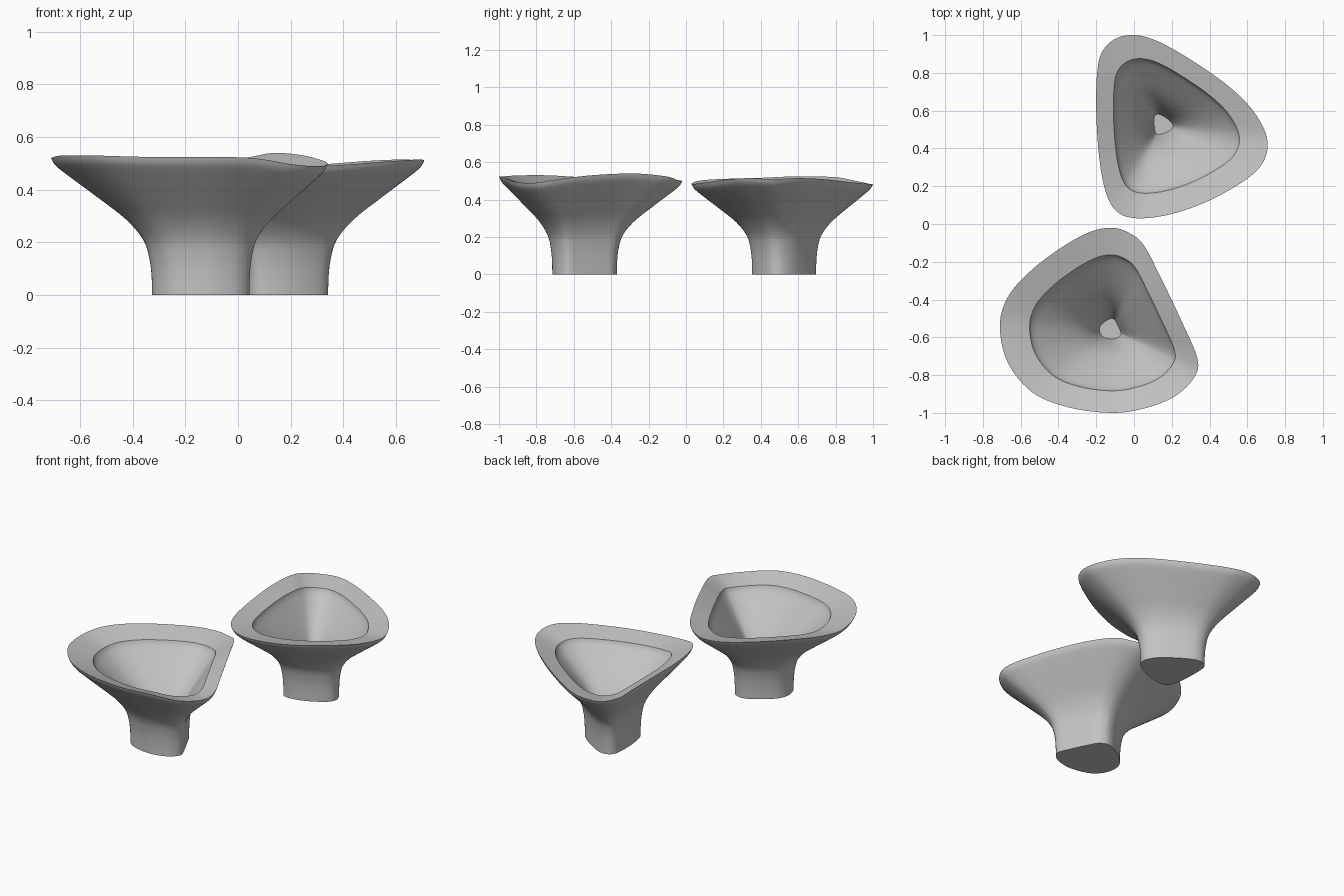
import bpy
import bmesh
from mathutils import Vector

cube = bpy.data.objects.get("Cube")
if cube:
    bpy.data.objects.remove(cube, do_unlink=True)

# One plain grey for everything
grey = bpy.data.materials.new("plain_grey")
grey.use_nodes = True
colour = (0.55, 0.55, 0.55, 1)
grey.diffuse_color = colour
grey.node_tree.nodes["Principled BSDF"].inputs["Base Color"].default_value = colour

RIM_HEIGHT = 0.51
FOOT_SCALE = 0.35


def spline(points, steps, closed):
    """Smooth curve through all the points (Catmull-Rom)."""
    points = [Vector(p) for p in points]
    count = len(points)

    def pick(index):
        if closed:
            return points[index % count]
        return points[max(0, min(index, count - 1))]

    result = []
    for i in range(count if closed else count - 1):
        a, b, c, d = (pick(i + k) for k in (-1, 0, 1, 2))
        for s in range(steps):
            t = s / steps
            result.append(0.5 * (2 * b + (c - a) * t
                                 + (2 * a - 5 * b + 4 * c - d) * t ** 2
                                 + (3 * b - a - 3 * c + d) * t ** 3))
    if not closed:
        result.append(points[-1])
    return result


# Profiles: (scale of the rim outline, height)
outer_profile = [(0.352, 0), (0.355, 0.07), (0.37, 0.14), (0.41, 0.21),
                 (0.52, 0.285), (0.7, 0.365), (0.88, 0.441),
                 (0.97, 0.482), (1, RIM_HEIGHT)]
inner_profile = [(0.735, 0.475), (0.7, 0.445), (0.56, 0.378), (0.4, 0.3),
                 (0.28, 0.23), (0.2, 0.165), (0.145, 0.1), (0.11, 0.05)]


def build_bowl(name, centre, rim_points):
    """Sweep the rim outline down the outer profile and into the funnel."""
    rim = spline(rim_points, 6, True)
    outside = spline(outer_profile, 4, False)
    inside = spline(inner_profile, 4, False)
    bm = bmesh.new()
    rings = []
    for scale, height in outside + inside:
        # The wave of the rim fades out towards the foot
        wave = max(0, (scale - FOOT_SCALE) / (1 - FOOT_SCALE))
        rings.append([bm.verts.new((centre[0] + (p.x - centre[0]) * scale,
                                    centre[1] + (p.y - centre[1]) * scale,
                                    height + (p.z - RIM_HEIGHT) * wave))
                      for p in rim])
    count = len(rim)
    for low, high in zip(rings, rings[1:]):
        for i in range(count):
            j = (i + 1) % count
            bm.faces.new((low[i], low[j], high[j], high[i]))
    # Foot underside and the small flat at the bottom of the funnel
    bm.faces.new(list(reversed(rings[0])))
    bm.faces.new(rings[-1])
    bmesh.ops.recalc_face_normals(bm, faces=bm.faces[:])

    # Smooth walls with crisp edges at foot, lip, inner rim and funnel floor
    for face in bm.faces:
        face.smooth = True
    for ring in (rings[0], rings[len(outside) - 1], rings[len(outside)], rings[-1]):
        for i in range(count):
            bm.edges.get((ring[i - 1], ring[i])).smooth = False

    mesh = bpy.data.meshes.new(name)
    bm.to_mesh(mesh)
    bm.free()
    mesh.materials.append(grey)
    bowl = bpy.data.objects.new(name, mesh)
    bpy.context.collection.objects.link(bowl)


# Rim outlines, counter-clockwise: (x, y, height)
build_bowl("back_bowl", (0.144, 0.53), [
    (0, 1, 0.485), (-0.1, 0.98, 0.485), (-0.17, 0.91, 0.5),
    (-0.195, 0.8, 0.52), (-0.2, 0.6, 0.525), (-0.185, 0.36, 0.515),
    (-0.15, 0.17, 0.51), (-0.09, 0.065, 0.5), (0.02, 0.03, 0.485),
    (0.2, 0.053, 0.485), (0.4, 0.125, 0.495), (0.6, 0.24, 0.51),
    (0.69, 0.34, 0.515), (0.703, 0.46, 0.51), (0.63, 0.6, 0.515),
    (0.5, 0.73, 0.51), (0.3, 0.87, 0.495), (0.12, 0.97, 0.485)])

build_bowl("front_bowl", (-0.118, -0.56), [
    (-0.12, -0.02, 0.5), (-0.24, -0.045, 0.505), (-0.4, -0.135, 0.515),
    (-0.56, -0.26, 0.525), (-0.67, -0.39, 0.525), (-0.71, -0.54, 0.52),
    (-0.67, -0.73, 0.53), (-0.54, -0.89, 0.53), (-0.35, -0.97, 0.525),
    (-0.12, -1, 0.525), (0.06, -0.975, 0.52), (0.22, -0.91, 0.495),
    (0.32, -0.81, 0.49), (0.335, -0.71, 0.505), (0.25, -0.51, 0.53),
    (0.14, -0.28, 0.54), (0.05, -0.11, 0.525), (-0.03, -0.045, 0.505)])
